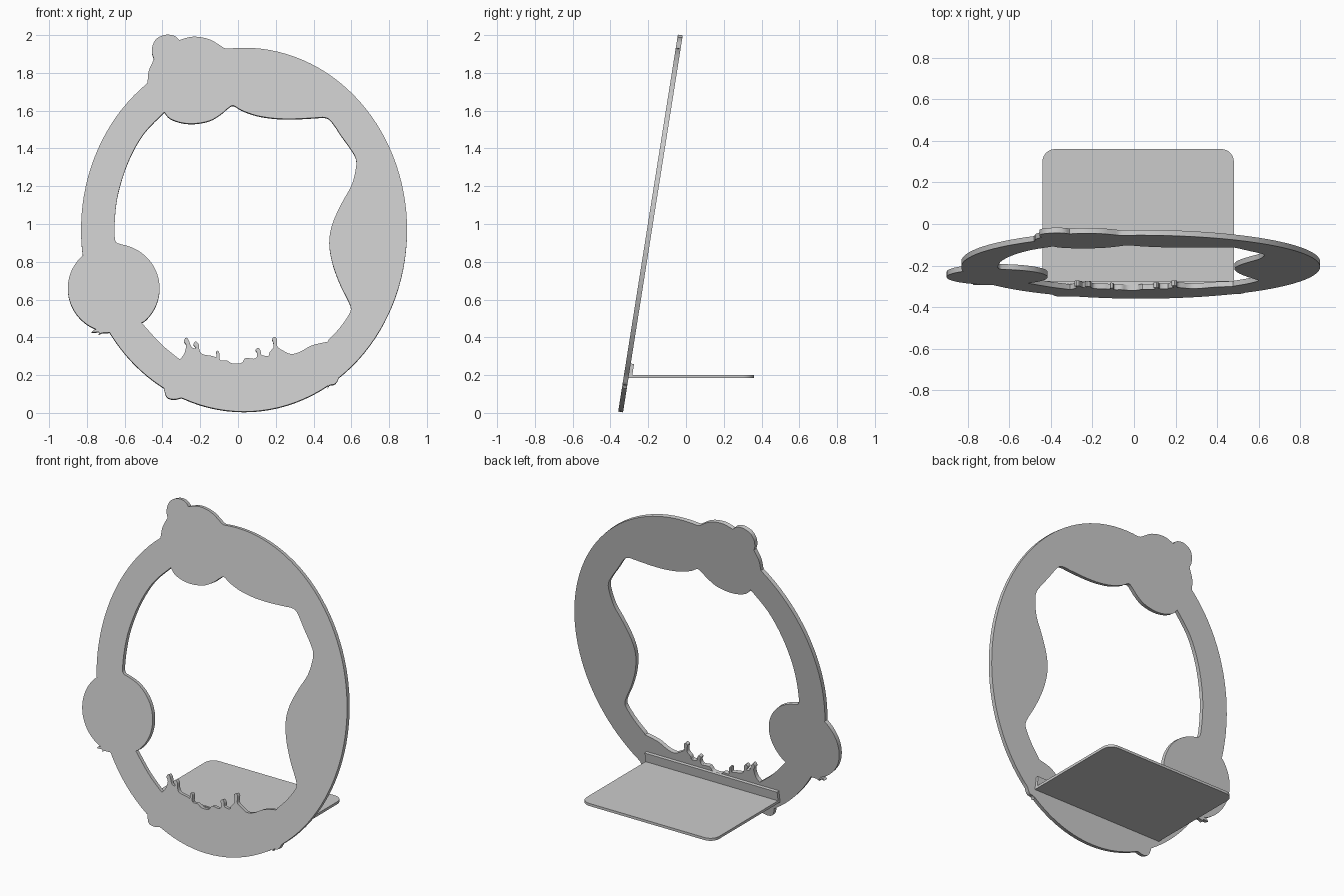
import bpy, bmesh
from math import cos, sin, radians, pi
from mathutils import Matrix, Vector

TILT = radians(9.0)
T = 0.026                                   # frame thickness


def arc(cx, cz, rx, rz, a0, a1):
    n = max(4, int(abs(a1 - a0) / 3))
    return [(cx + rx * cos(radians(a0 + (a1 - a0) * i / n)),
             cz + rz * sin(radians(a0 + (a1 - a0) * i / n))) for i in range(n + 1)]


def ring(a0, a1):
    return arc(0.032, 0.968, 0.863, 0.963, a0, a1)


def smooth(pts, steps=4):
    """Catmull-Rom curve through the points; the ends stay as corners."""
    p = [Vector(q) for q in pts]
    p = [p[0]] + p + [p[-1]]
    out = []
    for a, b, c, d in zip(p, p[1:], p[2:], p[3:]):
        for i in range(steps):
            t = i / steps
            v = 0.5 * (2 * b + (c - a) * t + (2 * a - 5 * b + 4 * c - d) * t * t
                       + (3 * b - a - 3 * c + d) * t ** 3)
            out.append((v.x, v.y))
    return out + [tuple(pts[-1])]


def plate(name, outlines, thickness, matrix):
    """Flat filled outline (with holes) given a thickness."""
    cu = bpy.data.curves.new(name, 'CURVE')
    cu.dimensions, cu.fill_mode, cu.extrude = '2D', 'BOTH', thickness / 2
    for pts in outlines:
        pts = [p for i, p in enumerate(pts)
               if (Vector(p) - Vector(pts[i - 1])).length > 0.002]
        s = cu.splines.new('POLY')
        s.points.add(len(pts) - 1)
        for q, (x, y) in zip(s.points, pts):
            q.co = (x, y, 0, 1)
        s.use_cyclic_u = True
    ob = bpy.data.objects.new(name, cu)
    bpy.context.collection.objects.link(ob)
    bpy.ops.object.select_all(action='DESELECT')
    bpy.context.view_layer.objects.active = ob
    ob.select_set(True)
    bpy.ops.object.convert(target='MESH')
    ob = bpy.context.object
    bm = bmesh.new()
    bm.from_mesh(ob.data)
    bmesh.ops.remove_doubles(bm, verts=bm.verts, dist=1e-5)
    bm.transform(matrix)
    bmesh.ops.recalc_face_normals(bm, faces=bm.faces)
    bm.to_mesh(ob.data)
    bm.free()
    bpy.ops.object.shade_smooth_by_angle(angle=radians(30))
    return ob


def leaning(offset):
    """Plane of the leaning frame; outline heights are true z values."""
    return (Matrix.Translation((0, -0.347 + offset, 0))
            @ Matrix.Rotation(pi / 2 - TILT, 4, 'X')
            @ Matrix.Diagonal((1, 1 / cos(TILT), 1, 1)))


# Outer outline, clockwise from the top: ellipse with round bumps and drips
outer = ring(96, -54.5)
outer += smooth([(0.525, 0.165), (0.51, 0.15), (0.485, 0.145), (0.475, 0.13)])
outer += ring(-59, -111.9)
outer += smooth([(-0.30, 0.078), (-0.34, 0.07), (-0.375, 0.08), (-0.388, 0.11), (-0.392, 0.13)])
outer += ring(-120, -145.6)
outer += [(-0.72, 0.422), (-0.738, 0.413), (-0.735, 0.427), (-0.775, 0.425),
          (-0.765, 0.437), (-0.742, 0.443)]
outer += arc(-0.658, 0.658, 0.243, 0.235, 247, 132)
outer += ring(187.6, 126.4)
outer += smooth([(-0.478, 1.76), (-0.472, 1.81), (-0.445, 1.87)])
outer += smooth([(-0.455, 1.90), (-0.453, 1.94), (-0.43, 1.98), (-0.38, 2.0),
                 (-0.335, 1.993), (-0.31, 1.97)])
outer += smooth([(-0.30, 1.975), (-0.235, 1.99), (-0.15, 1.975), (-0.075, 1.93)])

# Opening: top edge and right edge
hole = smooth([(-0.39, 1.59), (-0.36, 1.557), (-0.30, 1.535), (-0.23, 1.53),
               (-0.15, 1.545), (-0.09, 1.58), (-0.055, 1.61), (-0.025, 1.625),
               (0.02, 1.60), (0.1, 1.572), (0.2, 1.557), (0.3, 1.555), (0.4, 1.56),
               (0.46, 1.562), (0.495, 1.54), (0.55, 1.46), (0.60, 1.39), (0.625, 1.34),
               (0.622, 1.28), (0.60, 1.20), (0.55, 1.11), (0.50, 1.0), (0.483, 0.9),
               (0.50, 0.79), (0.54, 0.68), (0.58, 0.60), (0.597, 0.555), (0.588, 0.52),
               (0.54, 0.45), (0.48, 0.385)])
# Opening: splashing drops along the bottom edge
hole += smooth([(0.475, 0.375), (0.39, 0.355), (0.33, 0.322), (0.28, 0.31), (0.235, 0.33),
                (0.208, 0.35), (0.207, 0.385), (0.195, 0.40), (0.18, 0.39), (0.186, 0.37),
                (0.188, 0.345), (0.168, 0.32), (0.16, 0.30), (0.125, 0.305), (0.12, 0.325),
                (0.108, 0.342), (0.093, 0.332), (0.102, 0.31), (0.09, 0.285), (0.04, 0.288),
                (0.018, 0.262), (-0.03, 0.26), (-0.06, 0.276), (-0.095, 0.278),
                (-0.10, 0.32), (-0.115, 0.325), (-0.115, 0.295), (-0.14, 0.30),
                (-0.19, 0.31), (-0.205, 0.335), (-0.208, 0.362), (-0.225, 0.376),
                (-0.236, 0.36), (-0.222, 0.342), (-0.245, 0.345), (-0.262, 0.385),
                (-0.276, 0.396), (-0.286, 0.378), (-0.275, 0.355), (-0.285, 0.31),
                (-0.308, 0.282)])
# Opening: left edge with the round boss
hole += smooth([(-0.32, 0.29), (-0.41, 0.365), (-0.51, 0.475)])
hole += arc(-0.658, 0.658, 0.243, 0.235, -48, 75)
hole += smooth([(-0.635, 0.895), (-0.652, 0.92), (-0.651, 1.04), (-0.632, 1.17),
                (-0.58, 1.33), (-0.50, 1.475), (-0.39, 1.59)])

plate('ring_frame', [outer, hole], T, leaning(0))

# Shelf base behind the frame, rounded at the back corners
X0, X1, R = -0.44, 0.48, 0.06
shelf = [(X0, -0.306), (X1, -0.306)]
shelf += arc(X1 - R, 0.36 - R, R, R, 0, 90) + arc(X0 + R, 0.36 - R, R, R, 90, 180)
plate('shelf', [shelf], 0.016, Matrix.Translation((0, 0, 0.193)))

# Upright lip joining shelf to frame
lip = [(X0, 0.187), (X1, 0.187), (X1, 0.26), (X0, 0.26)]
plate('shelf_lip', [lip], 0.018, leaning(T / 2 + 0.009))
